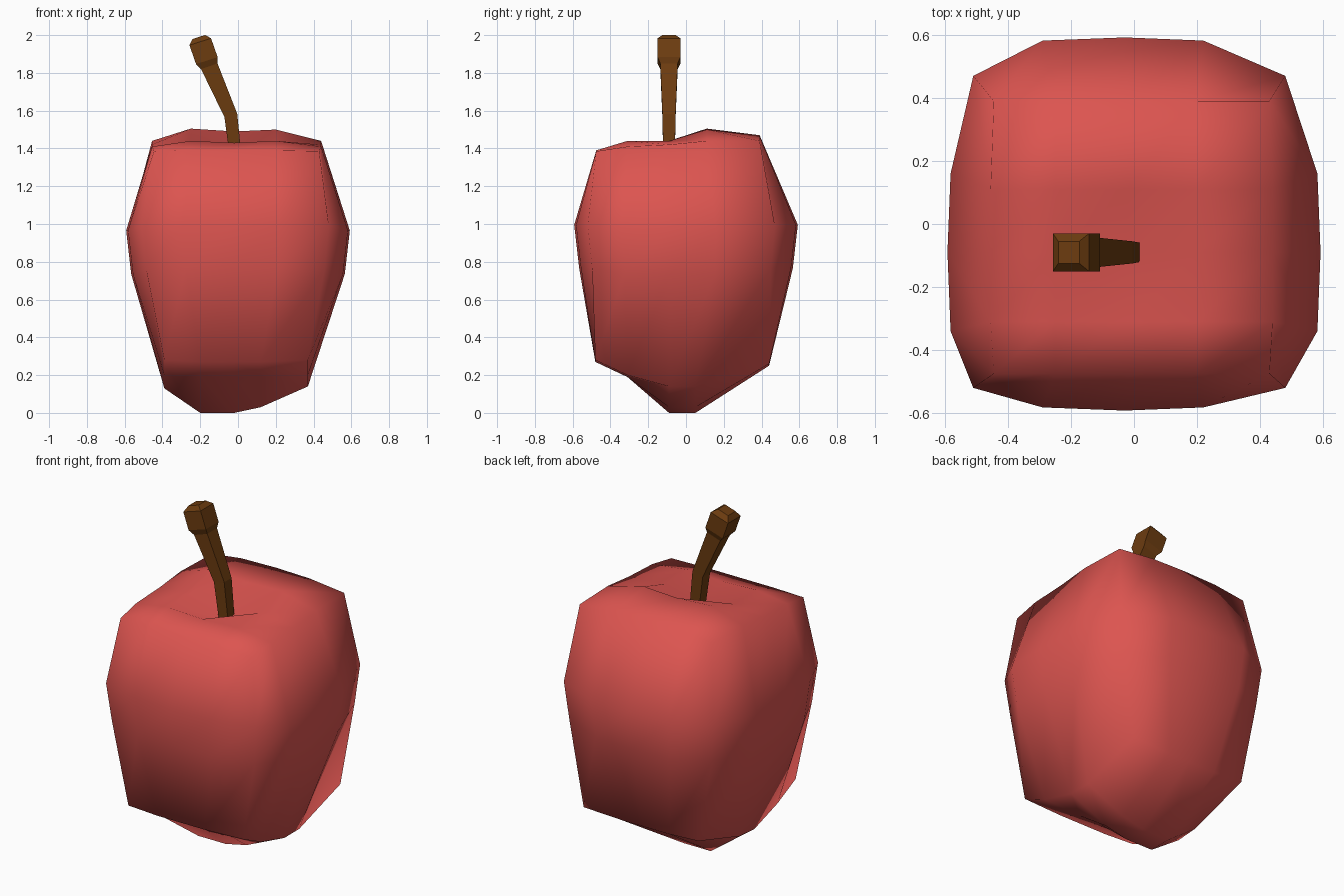
import bpy, bmesh
from math import sin, cos

if "Cube" in bpy.data.objects:
    bpy.data.objects.remove(bpy.data.objects["Cube"])


def material(name, rgb):
    m = bpy.data.materials.new(name)
    m.diffuse_color = (*rgb, 1)
    m.use_nodes = True
    m.node_tree.nodes["Principled BSDF"].inputs["Base Color"].default_value = m.diffuse_color
    return m


def finish(bm, name, mat, smooth):
    bmesh.ops.recalc_face_normals(bm, faces=bm.faces)
    for f in bm.faces:
        f.smooth = smooth
    me = bpy.data.meshes.new(name)
    bm.to_mesh(me)
    bm.free()
    me.materials.append(mat)
    ob = bpy.data.objects.new(name, me)
    bpy.context.collection.objects.link(ob)
    return ob


def bridge(bm, a, b):
    n = len(a)
    for i in range(n):
        bm.faces.new((a[i], a[(i + 1) % n], b[(i + 1) % n], b[i]))


# rim of a 5 x 5 grid, walked around as 16 cells (column, row)
RIM = ([(i, 0) for i in range(4)] + [(4, j) for j in range(4)]
       + [(i, 4) for i in range(4, 0, -1)] + [(0, j) for j in range(4, 0, -1)])


def cap(bm, xs, ys, side, z):
    """5 x 5 patch; side = bulge of the middle of the left and right edges."""
    g = {}
    for j in range(5):
        for i in range(5):
            x = xs[i]
            if i in (0, 4) and j in (1, 2, 3):
                x += side if i == 4 else -side
            g[i, j] = bm.verts.new((x, ys[j], z[j][i]))
    for j in range(4):
        for i in range(4):
            bm.faces.new((g[i, j], g[i + 1, j], g[i + 1, j + 1], g[i, j + 1]))
    return [g[c] for c in RIM]


# fruit body: dented top, two wide belts, pinched bottom
bm = bmesh.new()
top = cap(bm, (-.445, -.25, -.02, .2, .43), (-.475, -.31, -.09, .11, .39), .01, (
    (1.385, 1.39, 1.39, 1.39, 1.385),
    (1.41, 1.44, 1.43, 1.44, 1.41),
    (1.42, 1.44, 1.35, 1.44, 1.42),
    (1.44, 1.505, 1.49, 1.5, 1.44),
    (1.44, 1.465, 1.47, 1.465, 1.44)))
bottom = cap(bm, (-.39, -.2, -.02, .12, .37), (-.48, -.31, -.09, .05, .44), .0, (
    (.28, .27, .27, .27, .28),
    (.2, .19, .19, .19, .2),
    (.13, 0, 0, .03, .14),
    (.14, 0, 0, .03, .14),
    (.26, .25, .25, .25, .26)))

X = (-.51, -.29, -.03, .22, .48)
Y = (-.52, -.34, -.09, .16, .47)
BULGE = (0, .582, .592, .582, 0)


def belt(z, scale):
    ring = []
    for i, j in RIM:
        x, y = X[i], Y[j]
        if i in (0, 4) and 0 < j < 4:
            x = BULGE[j] * (1 if i == 4 else -1)
        if j in (0, 4) and 0 < i < 4:
            y = BULGE[i] * (1 if j == 4 else -1)
        dz = .02 if j in (0, 4) else -.01
        ring.append(bm.verts.new((x * scale, y * scale, z + dz)))
    return ring


upper, lower = belt(.975, 1), belt(.745, .955)
bridge(bm, bottom, lower)
bridge(bm, lower, upper)
bridge(bm, upper, top)
finish(bm, "fruit_body", material("red_skin", (.72, .09, .08)), True)

# stem: square sections along a bent path (x, z, half width, lean)
bm = bmesh.new()
rings = []
for x, z, h, lean in ((-.008, 1.32, .03, .12), (-.038, 1.575, .035, .25),
                      (-.152, 1.835, .046, .33), (-.165, 1.865, .06, .31),
                      (-.2, 1.965, .06, .31), (-.207, 1.99, .035, .31)):
    rings.append([bm.verts.new((x + sx * h * cos(lean), -.09 + sy * h, z + sx * h * sin(lean)))
                  for sx, sy in ((-1, -1), (1, -1), (1, 1), (-1, 1))])
for a, b in zip(rings, rings[1:]):
    bridge(bm, a, b)
bm.faces.new(rings[0])
bm.faces.new(rings[-1])
finish(bm, "stem", material("brown_wood", (.15, .045, .005)), False)
